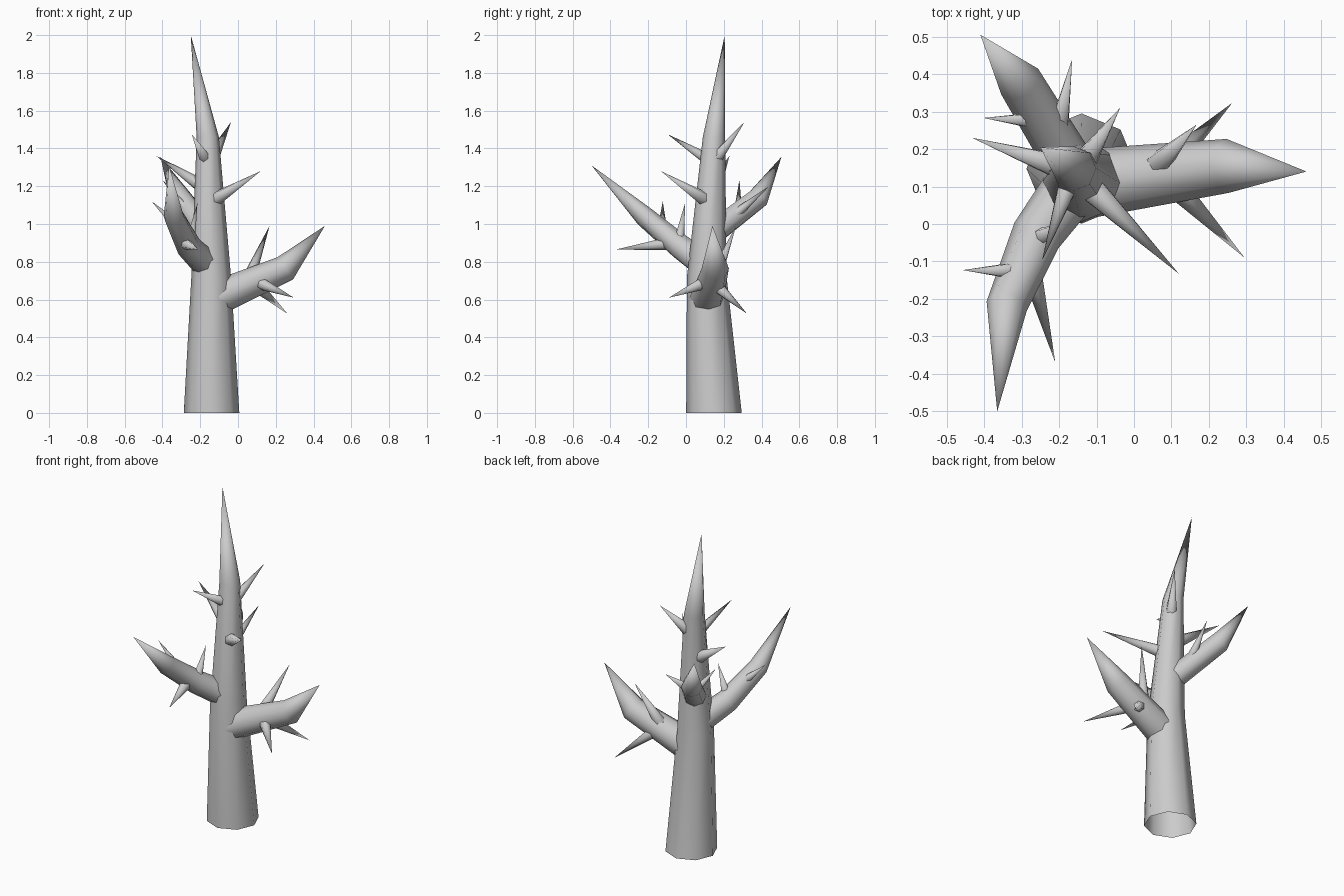
import bpy, bmesh, math
from mathutils import Vector

if "Cube" in bpy.data.objects:
    bpy.data.objects.remove(bpy.data.objects["Cube"])


def spike(name, pts, radii, sides, level=False):
    """Open-based tapering tube through pts, closing to a point at the last one."""
    pts = [Vector(p) for p in pts]
    bm = bmesh.new()
    rings = []
    for i, r in enumerate(radii):
        d = (pts[i + 1] - pts[i]).normalized()
        if i:
            d = (d + (pts[i] - pts[i - 1]).normalized()).normalized()
        if level:
            d = Vector((0, 0, 1))
        ref = Vector((0, 1, 0)) if abs(d.z) > 0.95 else Vector((0, 0, 1))
        u = (ref - d * ref.dot(d)).normalized()
        v = d.cross(u)
        rings.append([bm.verts.new(pts[i] + r * (u * math.cos(a) + v * math.sin(a)))
                      for a in (2 * math.pi * k / sides for k in range(sides))])
    tip = bm.verts.new(pts[-1])
    for k in range(sides):
        n = (k + 1) % sides
        for lo, hi in zip(rings, rings[1:]):
            bm.faces.new((lo[k], lo[n], hi[n], hi[k]))
        bm.faces.new((rings[-1][k], rings[-1][n], tip))
    for f in bm.faces:
        f.smooth = True
    me = bpy.data.meshes.new(name)
    bm.to_mesh(me)
    bm.free()
    ob = bpy.data.objects.new(name, me)
    bpy.context.collection.objects.link(ob)
    return ob


# Trunk
spike("trunk", [(-.14, .148, 0), (-.142, .11, .72), (-.16, .148, 1.46), (-.25, .205, 2)],
      [.147, .105, .059], 8, level=True)

# Main branches
spike("right_branch", [(-.11, .11, .61), (.25, .155, .765), (.46, .14, .99)], [.092, .072], 8)
spike("front_branch", [(-.15, .12, .77), (-.26, -.03, .88), (-.34, -.22, 1.04), (-.365, -.5, 1.31)],
      [.078, .068, .055], 8)
spike("back_branch", [(-.16, .14, .95), (-.305, .38, 1.135), (-.41, .505, 1.355)], [.066, .06], 8)

# Twigs: base, tip, base radius
twigs = {
    "trunk_twig": [
        ((-.12, .1, 1.13), (.12, -.133, 1.28), .04),
        ((-.13, .17, 1.36), (-.037, .31, 1.54), .034),
        ((-.17, .12, 1.34), (-.245, -.097, 1.475), .032),
        ((-.19, .15, 1.2), (-.432, .23, 1.36), .038)],
    "right_twig": [
        ((.06, .155, .72), (.167, .265, .99), .036),
        ((.11, .1, .69), (.295, -.09, .61), .036),
        ((.1, .165, .67), (.262, .323, .525), .036)],
    "front_twig": [
        ((-.31, -.125, .98), (-.457, -.123, 1.12), .026),
        ((-.28, -.1, .895), (-.21, -.37, .865), .034),
        ((-.255, -.04, .89), (-.215, -.005, 1.11), .03)],
    "back_twig": [
        ((-.25, .275, 1.05), (-.402, .283, 1.235), .026),
        ((-.2, .26, 1.05), (-.165, .44, 1.2), .028)],
}
for part, items in twigs.items():
    for i, (base, tip, r) in enumerate(items, 1):
        spike(f"{part}_{i}", [base, tip], [r], 6)
